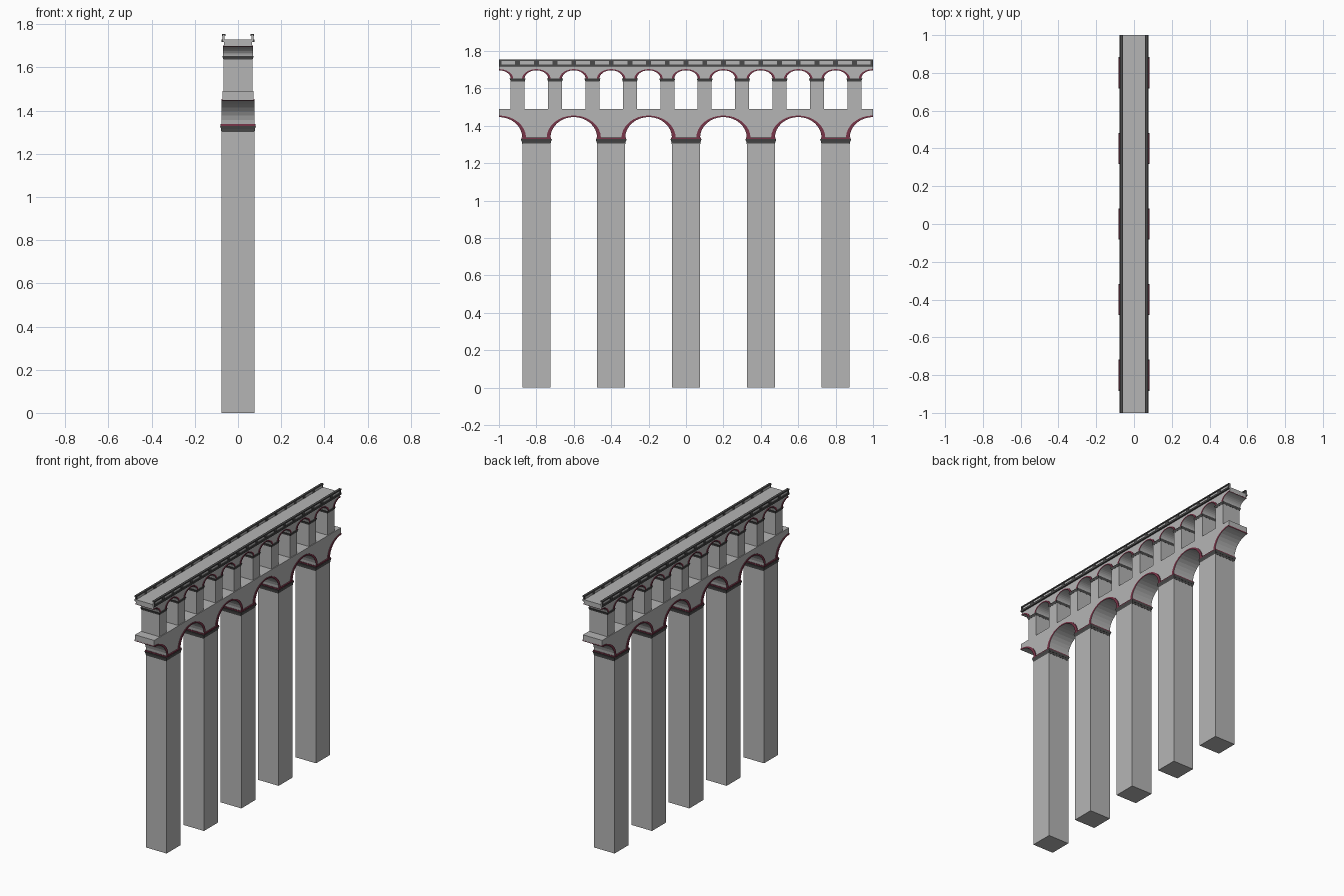
import bpy, bmesh, math

if "Cube" in bpy.data.objects:
    bpy.data.objects.remove(bpy.data.objects["Cube"])


def mat(name, r, g, b):
    m = bpy.data.materials.new(name)
    m.diffuse_color = (r, g, b, 1)
    m.use_nodes = True
    m.node_tree.nodes["Principled BSDF"].inputs["Base Color"].default_value = m.diffuse_color
    return m


STONE = mat("grey stone", 0.46, 0.46, 0.46)
DARK = mat("dark grey trim", 0.07, 0.07, 0.07)
RED = mat("dark red brick", 0.19, 0.035, 0.065)


def finish(bm, name, *mats):
    bmesh.ops.recalc_face_normals(bm, faces=bm.faces)
    me = bpy.data.meshes.new(name)
    bm.to_mesh(me)
    bm.free()
    for m in mats:
        me.materials.append(m)
    ob = bpy.data.objects.new(name, me)
    bpy.context.collection.objects.link(ob)
    return ob


def frustum(bm, cx, cy, z0, z1, bx, by, tx=None, ty=None):
    """Box given by half sizes at bottom and (optionally) top."""
    tx, ty = tx or bx, ty or by
    v = [bm.verts.new((cx + sx * hx, cy + sy * hy, z))
         for hx, hy, z in ((bx, by, z0), (tx, ty, z1))
         for sx, sy in ((-1, -1), (1, -1), (1, 1), (-1, 1))]
    for f in ((0, 1, 2, 3), (4, 5, 6, 7), (0, 1, 5, 4), (1, 2, 6, 5), (2, 3, 7, 6), (3, 0, 4, 7)):
        bm.faces.new([v[i] for i in f])


def arc(c, a, b, z, n=16):
    """Half ellipse from left to right, trimmed to the bridge length."""
    pts = [(c - a * math.cos(math.pi * i / n), z + b * math.sin(math.pi * i / n)) for i in range(n + 1)]
    return [p for p in pts if -1.0001 <= p[0] <= 1.0001]


def arcade_wall(name, centres, a, b, spring, top, hx):
    pts = [p for c in centres for p in arc(c, a, b, spring)] + [(1, top), (-1, top)]
    bm = bmesh.new()
    f = bm.faces.new([bm.verts.new((-hx, y, z)) for y, z in pts])
    r = bmesh.ops.extrude_face_region(bm, geom=[f])
    bmesh.ops.translate(bm, vec=(2 * hx, 0, 0), verts=[v for v in r["geom"] if isinstance(v, bmesh.types.BMVert)])
    bmesh.ops.triangulate(bm, faces=[f for f in bm.faces if len(f.verts) > 4])
    return finish(bm, name, STONE)


def arch_rings(name, centres, a, b, side, crown, spring, hx):
    """Brick rings: red faces and back, grey soffit."""
    bm = bmesh.new()
    for c in centres:
        inner, outer = arc(c, a, b, spring), arc(c, a + side, b + crown, spring)
        rows = [[bm.verts.new((x, y, z)) for y, z in line]
                for x, line in ((-hx, inner), (-hx, outer), (hx, outer), (hx, inner))]
        for k in range(4):
            p, q = rows[k], rows[(k + 1) % 4]
            for i in range(len(p) - 1):
                f = bm.faces.new((p[i], p[i + 1], q[i + 1], q[i]))
                f.material_index = 1 if k == 3 else 0
        for i in (0, -1):
            bm.faces.new([r[i] for r in rows])
    return finish(bm, name, RED, STONE)


low_arches = [-1 + 0.4 * i for i in range(6)]
low_piers = [-0.8 + 0.4 * i for i in range(5)]
up_arches = [-1 + 0.2 * i for i in range(11)]
up_piers = [-0.9 + 0.2 * i for i in range(10)]

# Tall piers, their dark capitals and the red course on top
bm, cap, course = bmesh.new(), bmesh.new(), bmesh.new()
for y in low_piers:
    frustum(bm, 0, y, 0, 1.31, 0.0775, 0.075)
    frustum(cap, 0, y, 1.302, 1.316, 0.077, 0.076, 0.079, 0.078)
    frustum(cap, 0, y, 1.316, 1.33, 0.079, 0.079, 0.083, 0.083)
    frustum(course, 0, y, 1.33, 1.338, 0.081, 0.079)
finish(bm, "tall_piers", STONE)
finish(cap, "tall_pier_capitals", DARK)
finish(course, "tall_pier_brick_course", RED)

# Lower arcade
arcade_wall("lower_arcade", low_arches, 0.126, 0.114, 1.335, 1.49, 0.072)
arch_rings("lower_arch_rings", low_arches, 0.125, 0.112, 0.02, 0.008, 1.335, 0.077)

# Upper pillars and capitals
bm, cap = bmesh.new(), bmesh.new()
for y in up_piers:
    frustum(bm, 0, y, 1.488, 1.645, 0.067, 0.0375)
    frustum(cap, 0, y, 1.637, 1.645, 0.068, 0.038, 0.070, 0.040)
    frustum(cap, 0, y, 1.645, 1.653, 0.070, 0.040, 0.073, 0.043)
finish(bm, "upper_pillars", STONE)
finish(cap, "upper_pillar_capitals", DARK)

# Upper arcade carrying the deck
arcade_wall("upper_arcade_and_deck", up_arches, 0.0645, 0.049, 1.65, 1.73, 0.066)
arch_rings("upper_arch_rings", up_arches, 0.0635, 0.047, 0.013, 0.006, 1.65, 0.070)

# Parapets: grey panel, dark rails and posts on both sides
panel, rail = bmesh.new(), bmesh.new()
for s in (-1, 1):
    frustum(panel, s * 0.066, 0, 1.72, 1.75, 0.003, 1)
    frustum(rail, s * 0.067, 0, 1.747, 1.755, 0.008, 1)
    frustum(rail, s * 0.067, 0, 1.717, 1.729, 0.009, 1)
    for i in range(21):
        y = -1 + 0.1 * i
        lo, hi = max(-1, y - 0.013), min(1, y + 0.013)
        frustum(rail, s * 0.067, (lo + hi) / 2, 1.728, 1.748, 0.0055, (hi - lo) / 2)
finish(panel, "parapet_panels", STONE)
finish(rail, "parapet_rails_and_posts", DARK)
